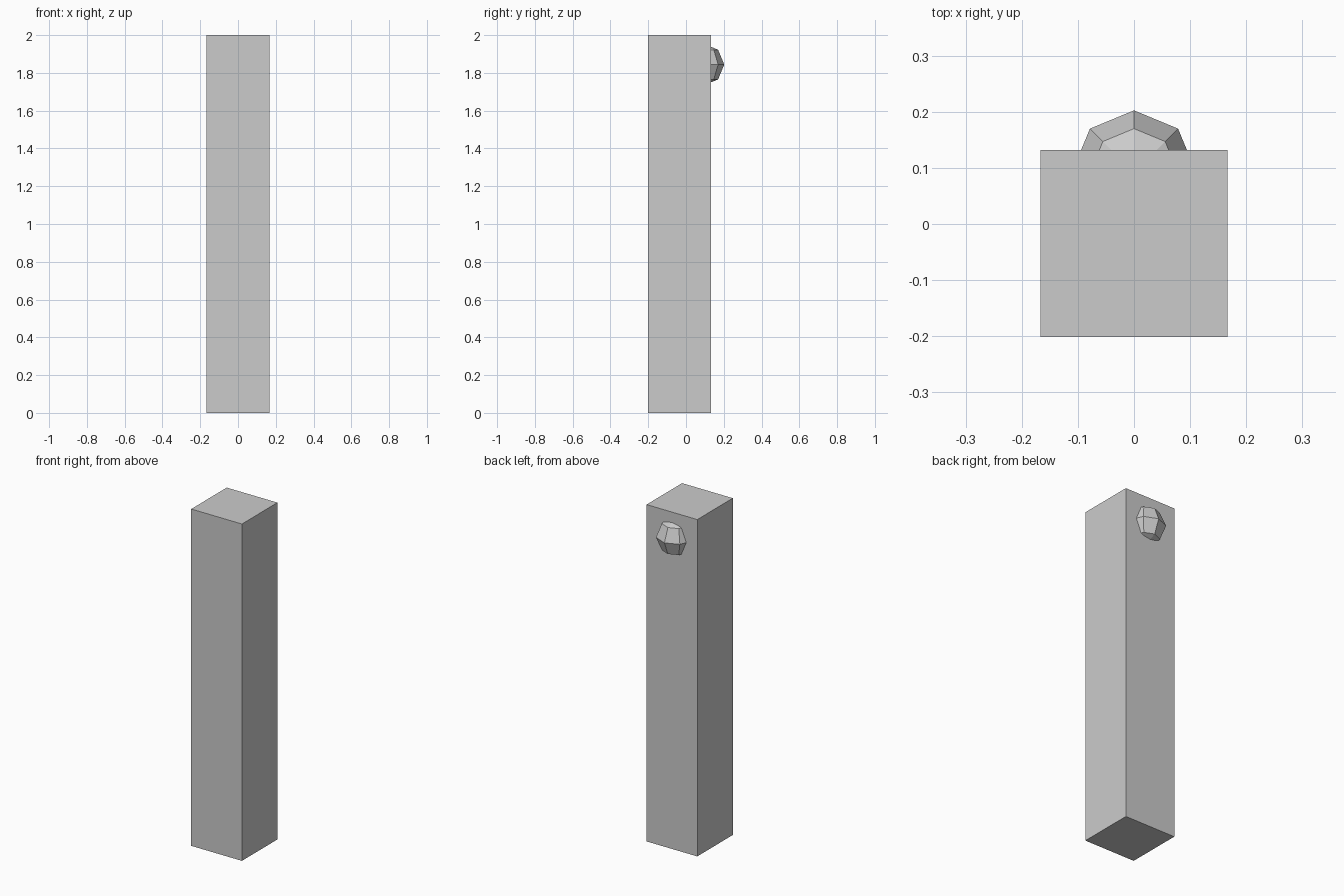
import bpy

if "Cube" in bpy.data.objects:
    bpy.data.objects.remove(bpy.data.objects["Cube"])

# Tall square post
bpy.ops.mesh.primitive_cube_add(size=1, location=(0, -0.0345, 1))
post = bpy.context.object
post.name = "post"
post.scale = (0.333, 0.333, 2)
bpy.ops.object.transform_apply(location=False, rotation=False, scale=True)

# Low-poly round knob, half sunk into the back face near the top
bpy.ops.mesh.primitive_uv_sphere_add(segments=8, ring_count=4, radius=0.111,
                                     location=(0, 0.0915, 1.844))
bpy.context.object.name = "knob"
